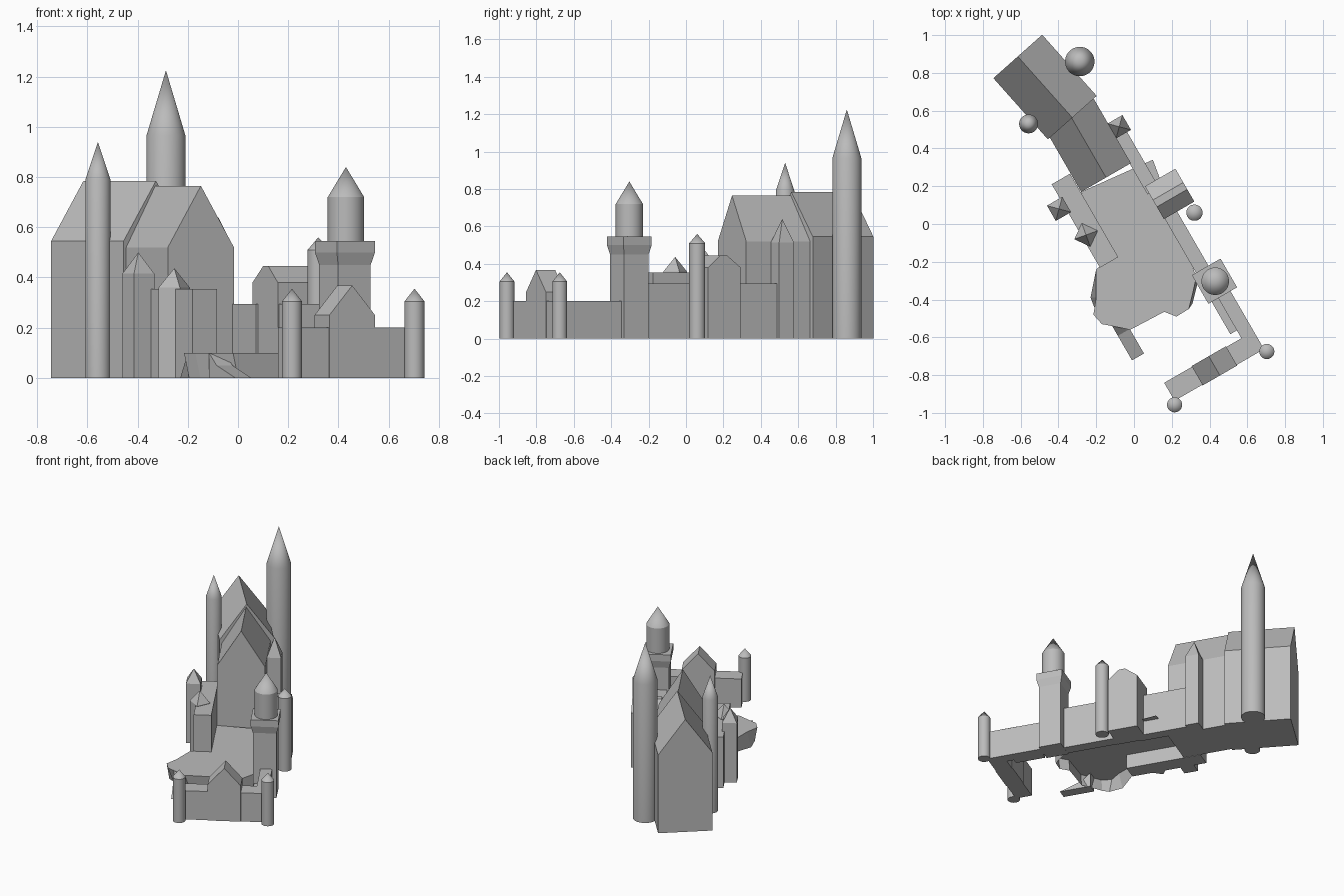
import bpy, bmesh, math
from mathutils import Matrix, Vector

cube = bpy.data.objects.get("Cube")
if cube:
    bpy.data.objects.remove(cube)

stone = bpy.data.materials.new("grey stone")
stone.use_nodes = True
stone.diffuse_color = (0.5, 0.5, 0.5, 1)
stone.node_tree.nodes["Principled BSDF"].inputs["Base Color"].default_value = (0.5, 0.5, 0.5, 1)

AXIS = Matrix.Rotation(math.radians(30), 4, 'Z')   # castle axis: local x across, local y to the rear


def finish(name, bm, matrix=None):
    if matrix:
        bm.transform(matrix)
    bmesh.ops.recalc_face_normals(bm, faces=bm.faces)
    mesh = bpy.data.meshes.new(name)
    bm.to_mesh(mesh)
    bm.free()
    mesh.materials.append(stone)
    obj = bpy.data.objects.new(name, mesh)
    bpy.context.collection.objects.link(obj)
    return obj


def extruded(name, profile, lo, hi, across='x', matrix=AXIS):
    """Extrude a profile of (side, z) points from lo to hi along the other axis."""
    bm = bmesh.new()
    place = (lambda a, b, z: (a, b, z)) if across == 'x' else (lambda a, b, z: (b, a, z))
    rings = [[bm.verts.new(place(a, b, z)) for a, z in profile] for b in (lo, hi)]
    bm.faces.new(rings[0])
    bm.faces.new(rings[1])
    for i in range(len(profile)):
        j = (i + 1) % len(profile)
        bm.faces.new((rings[0][i], rings[0][j], rings[1][j], rings[1][i]))
    return finish(name, bm, matrix)


def block(name, x0, x1, y0, y1, top):
    return extruded(name, [(x0, 0), (x1, 0), (x1, top), (x0, top)], y0, y1)


def house(name, x0, x1, y0, y1, eave, ridge, matrix=AXIS):
    mid = (x0 + x1) / 2
    return extruded(name, [(x0, 0), (x1, 0), (x1, eave), (mid, ridge), (x0, eave)], y0, y1, 'x', matrix)


def stacked(name, x, y, rings, sides, turn=0.0, smooth=False):
    """Tower built from (radius, z) rings; a zero radius closes in a point."""
    bm = bmesh.new()
    loops = []
    for r, z in rings:
        if r == 0:
            loops.append([bm.verts.new((0, 0, z))] * sides)
        else:
            angles = [2 * math.pi * (k + 0.5) / sides for k in range(sides)]
            loops.append([bm.verts.new((r * math.cos(a), r * math.sin(a), z)) for a in angles])
    bm.faces.new(loops[0])
    if rings[-1][0]:
        bm.faces.new(loops[-1])
    for low, high in zip(loops, loops[1:]):
        for k in range(sides):
            n = (k + 1) % sides
            corners = [low[k], low[n], high[n], high[k]]
            bm.faces.new(list(dict.fromkeys(corners)))
    spin = Matrix.Translation((x, y, 0)) @ Matrix.Rotation(math.radians(turn), 4, 'Z')
    obj = finish(name, bm, spin)
    if smooth:
        bpy.ops.object.select_all(action='DESELECT')
        obj.select_set(True)
        bpy.context.view_layer.objects.active = obj
        bpy.ops.object.shade_smooth_by_angle(angle=math.radians(25))
    return obj


# Great hall in two gabled blocks
rear = Matrix.Translation((-0.471, 0.725, 0)) @ Matrix.Rotation(math.radians(41.7), 4, 'Z')
house("rear_hall", -0.173, 0.173, -0.217, 0.217, 0.545, 0.785, rear)
house("main_hall", -0.157, 0.147, 0.287, 0.72, 0.52, 0.765)

# Side buildings and curtain walls
block("left_range", -0.272, -0.16, -0.11, 0.4, 0.355)
block("right_terrace", 0.14, 0.212, 0.1, 0.5, 0.295)
extruded("right_house", [(-0.057, 0), (0.144, 0), (0.144, 0.38), (0.06, 0.445), (0.018, 0.445), (-0.057, 0.38)],
         0.15, 0.336, 'y')
block("right_wall", 0.155, 0.231, -0.4, -0.05, 0.295)
block("outer_wall", 0.19, 0.265, -0.915, -0.5, 0.2)
block("outer_wall_walk", 0.15, 0.192, -0.76, -0.56, 0.1)

# Gate
block("gate_wall", -0.282, 0.265, -0.918, -0.808, 0.2)
house("gatehouse", -0.112, 0.098, -0.922, -0.804, 0.25, 0.368)

# Round towers: x, y, radius, eave height, tip height
for name, x, y, r, eave, tip in (
        ("great_tower", -0.287, 0.86, 0.078, 0.965, 1.225),
        ("rear_turret", -0.558, 0.53, 0.05, 0.79, 0.94),
        ("house_turret", 0.32, 0.06, 0.043, 0.51, 0.56),
        ("gate_turret_right", 0.215, -0.957, 0.04, 0.305, 0.355),
        ("gate_turret_left", 0.703, -0.675, 0.04, 0.305, 0.355)):
    stacked(name, x, y, [(r, 0), (r, eave), (0, tip)], 32, smooth=True)

# Square stair towers with pyramid roofs
for name, x, y, r, eave, tip, turn in (
        ("left_stair_tower", -0.397, 0.08, 0.066, 0.415, 0.5, 30),
        ("left_bay_tower", -0.254, -0.058, 0.066, 0.36, 0.437, 65),
        ("right_stair_tower", -0.078, 0.515, 0.064, 0.515, 0.64, 30)):
    stacked(name, x, y, [(r, 0), (r, eave), (0, tip)], 4, turn)

# Square keep with a flared head and a round top
stacked("square_tower", 0.426, -0.303, [(0.106, 0), (0.106, 0.45), (0.124, 0.5), (0.124, 0.546)], 4, 30)
stacked("square_tower_top", 0.43, -0.303, [(0.073, 0.545), (0.073, 0.72), (0, 0.84)], 32, smooth=True)

# Courtyard sheet with a rocky front skirt: x, y of the rim
rim = [(-0.2, -0.24), (-0.2, -0.39), (-0.215, -0.48), (-0.17, -0.53), (-0.116, -0.54), (-0.02, -0.56),
       (0.16, -0.465), (0.225, -0.49), (0.29, -0.45), (0.31, -0.37), (0.33, -0.28)]
back = [(0.1, 0.34), (-0.28, 0.17), (-0.15, -0.2)]
bm = bmesh.new()
upper = [bm.verts.new((x, y, 0.1)) for x, y in rim]
bm.faces.new(upper + [bm.verts.new((x, y, 0.1)) for x, y in back])
lower = []
for i, (x, y) in enumerate(rim):
    push = -0.03 if i == 1 else 0.02
    lower.append(bm.verts.new((x + push, y + (0.03 if i > 2 else 0), 0)))
for i in range(len(rim) - 1):
    bm.faces.new((upper[i], upper[i + 1], lower[i + 1], lower[i]))
finish("courtyard", bm)

# Ramp down from the courtyard
extruded("ramp", [(-0.62, 0), (-0.41, 0), (-0.41, 0.1), (-0.47, 0.05)], -0.37, -0.297, 'y')
